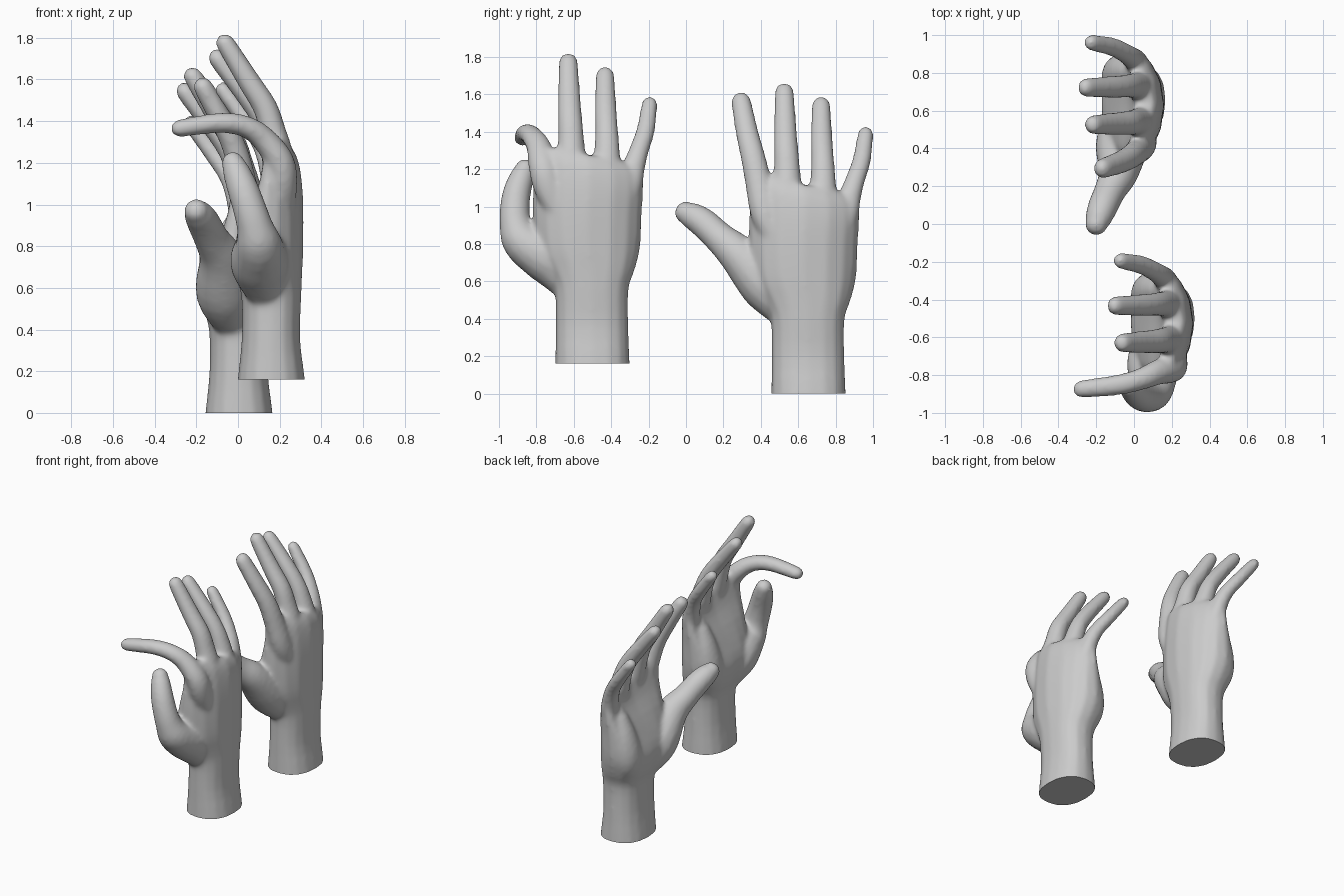
import bpy, bmesh, math
from mathutils import Vector

if "Cube" in bpy.data.objects:
    bpy.data.objects.remove(bpy.data.objects["Cube"])

SEG = 16


def loft(bm, rings):
    """Skin a list of vertex-position rings and cap both ends."""
    loops = [[bm.verts.new(p) for p in ring] for ring in rings]
    for a, b in zip(loops, loops[1:]):
        for i in range(SEG):
            j = (i + 1) % SEG
            bm.faces.new((a[i], a[j], b[j], b[i]))
    bm.faces.new(loops[0][::-1])
    bm.faces.new(loops[-1])


def spline(pts, n=4):
    """Catmull-Rom through points of any dimension."""
    p = [Vector(q) for q in pts]
    p = [2 * p[0] - p[1]] + p + [2 * p[-1] - p[-2]]
    out = []
    for a, b, c, d in zip(p, p[1:], p[2:], p[3:]):
        for k in range(n):
            t = k / n
            out.append(0.5 * (2 * b + (c - a) * t + (2 * a - 5 * b + 4 * c - d) * t * t
                              + (3 * b - a - 3 * c + d) * t ** 3))
    return out + [p[-2]]


def digit(bm, pts, flat=0.9):
    """Tapered finger tube with a rounded tip."""
    path = spline(pts)
    r = path[-1][3]
    end = (path[-1] - path[-3]).to_3d().normalized()
    tip = path[-1].to_3d() - end * r * 0.6
    path = [q for q in path if (tip - q.to_3d()).dot(end) > 0.01 or q is path[0]]
    for off, sc in ((0, 1), (0.45, 0.92), (0.8, 0.65), (1.0, 0.2)):
        path.append(Vector((*(tip + end * r * off), r * sc)))
    rings = []
    for i, q in enumerate(path):
        d = (path[min(i + 1, len(path) - 1)] - path[max(i - 1, 0)]).to_3d().normalized()
        depth = d.cross(Vector((0, 1, 0))).normalized()
        side = depth.cross(d).normalized()
        rings.append([q.to_3d() + side * q[3] * math.cos(2 * math.pi * k / SEG)
                      + depth * q[3] * flat * math.sin(2 * math.pi * k / SEG)
                      for k in range(SEG)])
    loft(bm, rings)


def palm(bm):
    """Wrist and palm: z, centre y, half width, centre x, half depth, arch."""
    sections = [(-0.10, .655, .20, .005, .165, 0), (0, .655, .20, .005, .162, 0),
                (.2, .652, .195, .003, .140, 0), (.4, .65, .198, .005, .144, 0),
                (.5, .645, .235, -.005, .158, .01), (.62, .63, .28, -.005, .163, .03),
                (.8, .627, .293, .03, .13, .055), (.95, .633, .295, .06, .093, .07),
                (1.06, .633, .29, .065, .068, .075), (1.12, .625, .25, .055, .045, .06)]

    def power(v, e):
        return math.copysign(abs(v) ** e, v)
    rings = []
    for z, yc, w, xc, d, arch in spline(sections, 3):
        ring = []
        for k in range(SEG):
            a = 2 * math.pi * k / SEG
            u = power(math.cos(a), 0.85)
            # knuckle line drops to the little finger
            tilt = -0.05 * u * min(1, max(0, (z - 0.8) / 0.25))
            ring.append((xc + d * power(math.sin(a), 0.85) - arch * u * u, yc + w * u, z + tilt))
        rings.append(ring)
    loft(bm, rings)


# Digit paths shared by both hands
MIDDLE = [(.075, .555, .9, .05), (.045, .543, 1.06, .078), (.01, .54, 1.2, .071),
          (-.025, .535, 1.31, .066), (-.1, .53, 1.43, .061), (-.23, .525, 1.64, .051)]
RING = [(.07, .72, .88, .05), (.035, .73, 1.03, .076), (.0, .732, 1.16, .068),
        (-.04, .73, 1.26, .062), (-.115, .725, 1.37, .059), (-.27, .722, 1.565, .05)]
LITTLE = [(.05, .80, .78, .035), (.02, .85, .93, .064), (-.01, .878, 1.06, .06),
          (-.05, .906, 1.15, .053), (-.12, .939, 1.25, .05), (-.24, .963, 1.41, .043)]
HEEL = [(-.02, .74, .40, .06), (-.07, .775, .57, .11), (-.055, .8, .75, .10), (.0, .81, .95, .06)]

# Open hand: straight index, thumb stretched sideways
INDEX_OPEN = [(.07, .48, .8, .05), (.05, .425, .96, .078), (.02, .388, 1.13, .072),
              (-.015, .358, 1.27, .066), (-.075, .326, 1.4, .061), (-.18, .29, 1.59, .053)]
THUMB_OPEN = [(-.01, .57, .38, .07), (-.06, .44, .57, .14), (-.08, .28, .745, .108),
              (-.125, .18, .835, .085), (-.17, .08, .925, .079), (-.21, -.03, .985, .061)]

# Pinching hand: index hooked forward, thumb bent upwards
INDEX_BENT = [(.07, .48, .78, .05), (.06, .42, .94, .078), (.045, .392, 1.05, .078),
              (-.03, .37, 1.155, .068), (-.115, .335, 1.215, .059), (-.24, .303, 1.235, .055),
              (-.46, .278, 1.205, .047)]
THUMB_BENT = [(-.01, .57, .36, .07), (-.05, .44, .55, .14), (-.055, .29, .65, .115),
              (-.075, .245, .74, .088), (-.105, .24, .84, .08), (-.14, .257, .94, .074),
              (-.19, .305, 1.07, .056)]


def hand(name, index, thumb, offset):
    bm = bmesh.new()
    palm(bm)
    for pts in (MIDDLE, RING, LITTLE, index):
        digit(bm, pts)
    digit(bm, thumb, 1.0)
    digit(bm, HEEL)
    bmesh.ops.recalc_face_normals(bm, faces=bm.faces)
    me = bpy.data.meshes.new(name)
    bm.to_mesh(me)
    bm.free()
    ob = bpy.data.objects.new(name, me)
    bpy.context.collection.objects.link(ob)

    # Fuse the parts into one skin and soften the joins
    rm = ob.modifiers.new("fuse", 'REMESH')
    rm.mode = 'VOXEL'
    rm.voxel_size = 0.013
    sm = ob.modifiers.new("soften", 'SMOOTH')
    sm.factor = 0.5
    sm.iterations = 12
    fused = bpy.data.meshes.new_from_object(
        ob.evaluated_get(bpy.context.evaluated_depsgraph_get()))
    ob.modifiers.clear()

    # Flat cut at the wrist
    bm = bmesh.new()
    bm.from_mesh(fused)
    bmesh.ops.bisect_plane(bm, geom=bm.verts[:] + bm.edges[:] + bm.faces[:],
                           plane_co=(0, 0, 0.003), plane_no=(0, 0, 1), clear_inner=True)
    bmesh.ops.holes_fill(bm, edges=[e for e in bm.edges if e.is_boundary], sides=0)
    bmesh.ops.translate(bm, verts=bm.verts, vec=(0, 0, -0.003))
    bmesh.ops.recalc_face_normals(bm, faces=bm.faces)
    bm.to_mesh(fused)
    bm.free()
    ob.data = fused
    ob.location = offset
    bpy.ops.object.select_all(action='DESELECT')
    ob.select_set(True)
    bpy.context.view_layer.objects.active = ob
    bpy.ops.object.shade_smooth_by_angle(angle=math.radians(60))


hand("open_hand", INDEX_OPEN, THUMB_OPEN, (0, 0, 0))
hand("pinching_hand", INDEX_BENT, THUMB_BENT, (.155, -1.155, .16))
